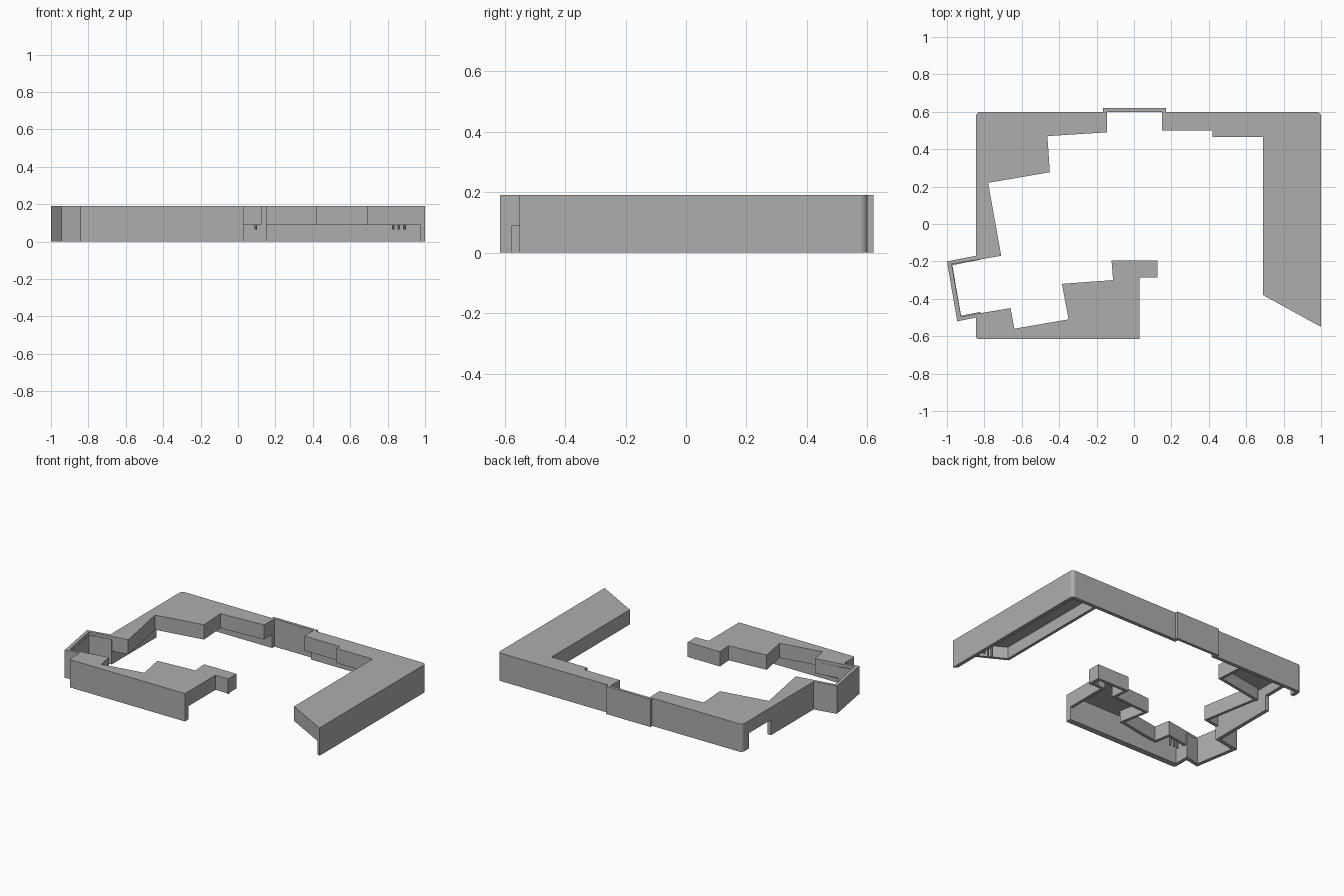
import bpy, bmesh, math
from mathutils import Vector

if "Cube" in bpy.data.objects:
    bpy.data.objects.remove(bpy.data.objects["Cube"])

TOP, ROOF, LIP = 0.19, 0.17, 0.09   # top face, roof underside, inner skirt bottom
OUT_T, IN_T = 0.025, 0.02           # wall thicknesses

grey = bpy.data.materials.new("plain grey")
grey.diffuse_color = (0.42, 0.42, 0.42, 1)
grey.use_nodes = True
grey.node_tree.nodes["Principled BSDF"].inputs["Base Color"].default_value = grey.diffuse_color


def prism(name, pts, z0, z1):
    """Extrude a flat outline from z0 to z1."""
    bm = bmesh.new()
    face = bm.faces.new([bm.verts.new((x, y, z0)) for x, y in pts])
    ext = bmesh.ops.extrude_face_region(bm, geom=[face], use_keep_orig=True)
    verts = [g for g in ext["geom"] if isinstance(g, bmesh.types.BMVert)]
    bmesh.ops.translate(bm, verts=verts, vec=(0, 0, z1 - z0))
    bmesh.ops.recalc_face_normals(bm, faces=bm.faces)
    mesh = bpy.data.meshes.new(name)
    bm.to_mesh(mesh)
    bm.free()
    mesh.materials.append(grey)
    ob = bpy.data.objects.new(name, mesh)
    bpy.context.collection.objects.link(ob)
    return ob


def wall(name, path, thick, z0, z1=ROOF):
    """Wall of even thickness on the left-hand side of an open path."""
    p = [Vector(q) for q in path]
    d = [(b - a).normalized() for a, b in zip(p, p[1:])]
    n = [Vector((-v.y, v.x)) for v in d]
    inner = []
    for i, q in enumerate(p):
        a, b = n[max(i - 1, 0)], n[min(i, len(n) - 1)]
        inner.append(q + (a + b) * thick / (1 + a.dot(b)))
    return prism(name, list(p) + inner[::-1], z0, z1)


def arc(cx, cy, r, start, steps=5):
    """Quarter-circle corner, counter-clockwise from the start angle."""
    return [(cx + r * math.cos(math.radians(start + 90 * i / steps)),
             cy + r * math.sin(math.radians(start + 90 * i / steps)))
            for i in range(steps + 1)]


back_right = arc(0.975, 0.575, 0.025, 0)
back_left = arc(-0.82, 0.575, 0.025, 90)
front_left = arc(-0.83, -0.6, 0.015, 180)
bump = [(0.17, 0.6), (0.17, 0.62), (-0.165, 0.62), (-0.165, 0.6)]
bay = [(-0.845, -0.17), (-1, -0.2), (-0.945, -0.52), (-0.845, -0.5)]

# Stepped inner outlines
front_steps = [(0.03, -0.285), (0.125, -0.285), (0.125, -0.195), (-0.12, -0.195),
               (-0.112, -0.3), (-0.385, -0.32), (-0.35, -0.51), (-0.64, -0.56),
               (-0.66, -0.45)]
left_steps = [(-0.71, -0.17), (-0.78, 0.22), (-0.45, 0.277), (-0.463, 0.47),
              (-0.145, 0.49)]
right_steps = [(0.15, 0.5), (0.42, 0.5), (0.42, 0.465), (0.69, 0.465), (0.69, -0.38)]

# Roof plate
prism("roof_plate",
      [(1, -0.55)] + back_right + bump + back_left + bay + front_left
      + [(0.03, -0.615)] + front_steps + [(-0.925, -0.495), (-0.975, -0.215)]
      + left_steps + [(-0.145, 0.6), (0.15, 0.6)] + right_steps, ROOF, TOP)

# Full-height outer walls
prism("right_wall", [(1, -0.55)] + back_right
      + [(0.15, 0.6), (0.15, 0.575), (0.975, 0.575), (0.975, -0.536)], 0, ROOF)
prism("back_bump", [(0.17, 0.6), (0.17, 0.62), (-0.165, 0.62), (-0.165, 0.6)], 0, ROOF)
prism("back_left_wall", [(-0.145, 0.6)] + back_left
      + [(-0.845, 0.53), (-0.82, 0.53), (-0.82, 0.575), (-0.145, 0.575)], 0, ROOF)
wall("left_notch_header", [(-0.845, 0.53), (-0.845, 0.29)], OUT_T, 0.105)
wall("left_bay_wall", [(-0.845, 0.29)] + bay + [(-0.845, -0.575)], OUT_T, 0)
prism("front_wall", [(-0.845, -0.575)] + front_left
      + [(0.03, -0.615), (0.03, -0.575)], 0, ROOF)

# Half-height inner skirts
wall("front_skirt", [(0.03, -0.575)] + front_steps + [(-0.845, -0.481)], IN_T, LIP)
wall("left_skirt", [(-0.845, -0.193)] + left_steps + [(-0.145, 0.575)], IN_T, LIP)
wall("right_skirt", [(0.15, 0.575)] + right_steps + [(0.975, -0.536)], IN_T, LIP)

# Small clip posts hanging under the roof
for i, (cx, cy, count) in enumerate([(0.095, -0.24, 1), (0.86, -0.38, 3),
                                     (-0.75, -0.51, 3)]):
    for k in range(count):
        x = cx + (k - (count - 1) / 2) * 0.03
        ring = [(x + 0.007 * math.cos(a * math.pi / 4),
                 cy + 0.007 * math.sin(a * math.pi / 4)) for a in range(8)]
        prism(f"clip_post_{i}_{k}", ring, 0.065, ROOF)
